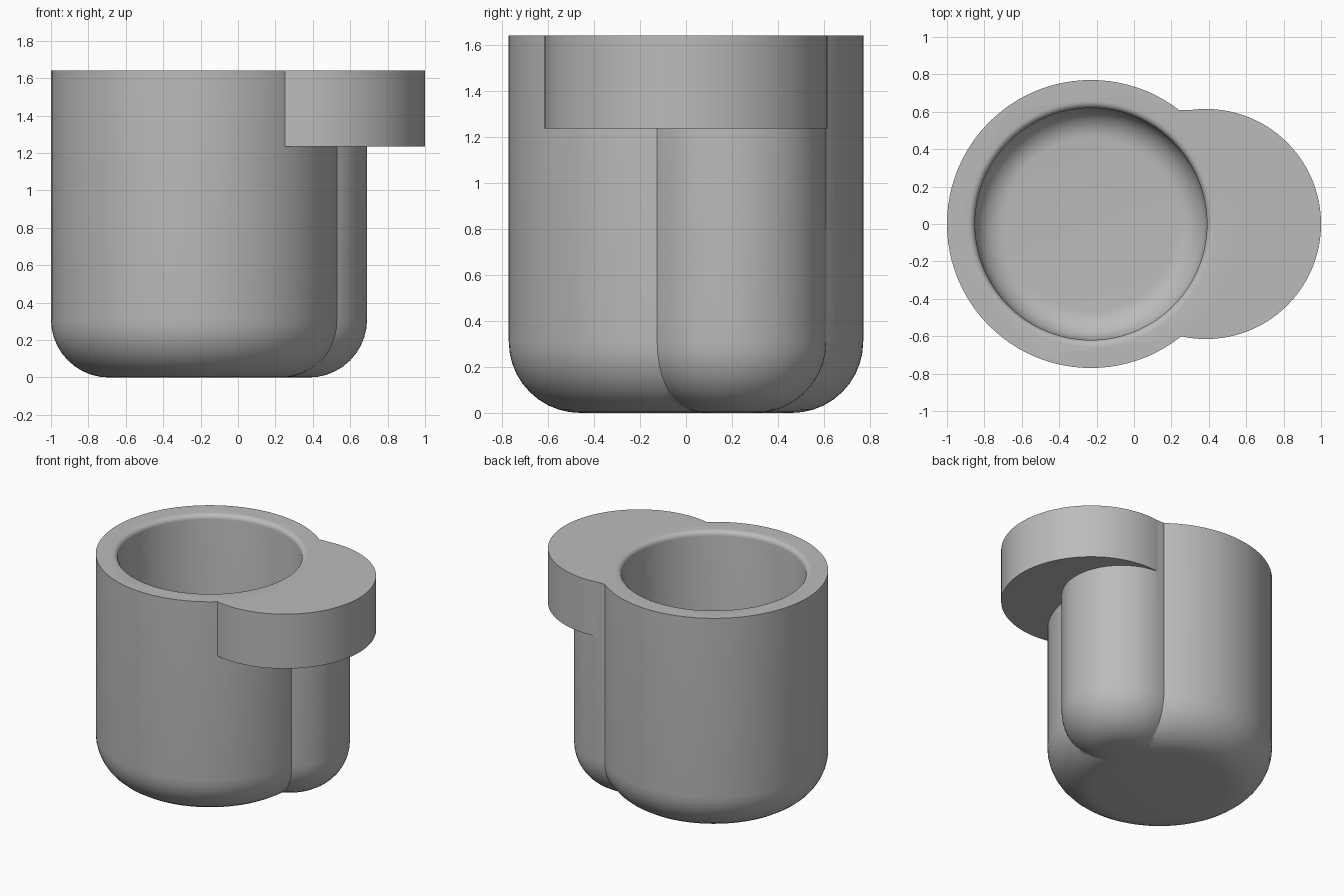
import bpy, bmesh, math

if "Cube" in bpy.data.objects:
    bpy.data.objects.remove(bpy.data.objects["Cube"])

TOP = 1.64
grey = bpy.data.materials.new("plain grey")
grey.diffuse_color = (0.5, 0.5, 0.5, 1)
grey.use_nodes = True
grey.node_tree.nodes["Principled BSDF"].inputs["Base Color"].default_value = grey.diffuse_color


def lathe(name, profile, x, y, sides=96):
    """Revolve an (r, z) profile, running bottom to top, into a closed solid."""
    bm = bmesh.new()
    rings = []
    for r, z in profile:
        rings.append([bm.verts.new((x + r * math.cos(math.tau * i / sides),
                                    y + r * math.sin(math.tau * i / sides), z))
                      for i in range(sides)])
    for a, b in zip(rings, rings[1:]):
        for i in range(sides):
            j = (i + 1) % sides
            bm.faces.new((a[i], a[j], b[j], b[i]))
    bm.faces.new(rings[0][::-1])
    bm.faces.new(rings[-1])
    me = bpy.data.meshes.new(name)
    bm.to_mesh(me)
    bm.free()
    me.materials.append(grey)
    ob = bpy.data.objects.new(name, me)
    bpy.context.collection.objects.link(ob)
    return ob


def arc(r, z, rad, start, end, steps=10):
    """Points of a circular fillet centred on (r, z), angles in degrees."""
    return [(r + rad * math.cos(math.radians(start + (end - start) * i / steps)),
             z + rad * math.sin(math.radians(start + (end - start) * i / steps)))
            for i in range(steps + 1)]


def rounded_post(name, radius, x, y):
    """Upright cylinder with a rounded foot."""
    f = 0.31
    return lathe(name, arc(radius - f, f, f, -90, 0) + [(radius, TOP)], x, y)


# Solid parts
body = rounded_post("cup_body", 0.77, -0.23, 0)
side_post = rounded_post("side_post", 0.41, 0.28, 0.20)
side_disc = lathe("side_disc", [(0.615, 1.235), (0.615, TOP)], 0.385, 0)

# Hollow with a rounded floor and a softened rim
rim = 0.035
hollow = lathe("hollow_cutter",
               arc(0.62 - 0.16, 0.15 + 0.16, 0.16, -90, 0)
               + arc(0.62 + rim, TOP - rim, rim, 180, 90, 5)
               + [(0.62 + rim, TOP + 0.1)], -0.23, 0)

# Join the solids, then carve the hollow
bpy.context.view_layer.objects.active = body
for part, op in ((side_post, 'UNION'), (side_disc, 'UNION'), (hollow, 'DIFFERENCE')):
    mod = body.modifiers.new(part.name, 'BOOLEAN')
    mod.object = part
    mod.operation = op
    mod.solver = 'EXACT'
    bpy.ops.object.modifier_apply(modifier=mod.name)
    bpy.data.objects.remove(part)

bpy.ops.object.select_all(action='DESELECT')
body.select_set(True)
bpy.ops.object.shade_smooth_by_angle(angle=math.radians(30))
